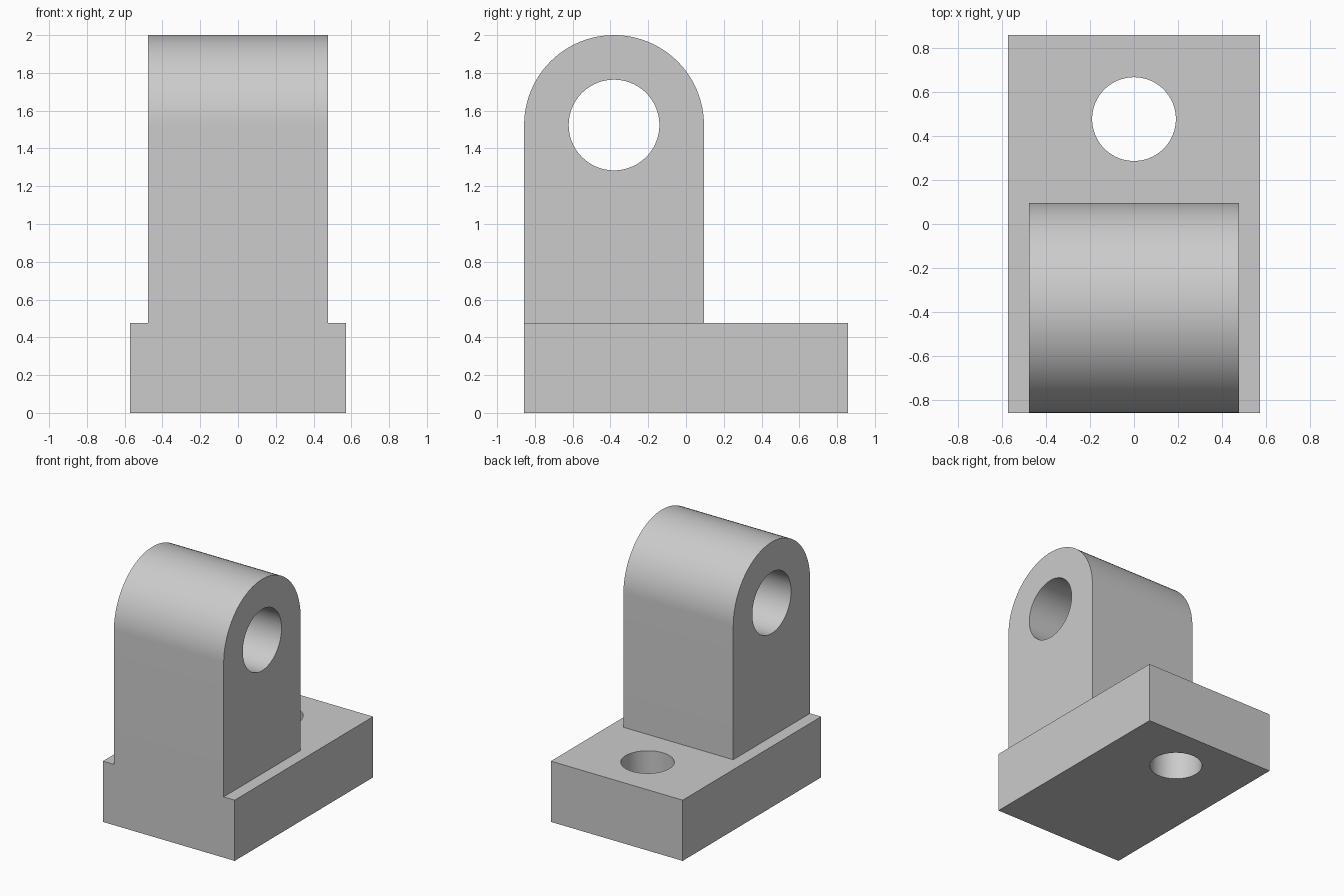
import bpy, bmesh
from math import pi, sin, cos
from mathutils import Matrix, Vector

if "Cube" in bpy.data.objects:
    bpy.data.objects.remove(bpy.data.objects["Cube"], do_unlink=True)

# Main dimensions
BASE_W, BASE_L, BASE_H = 1.143, 1.714, 0.476
LUG_R, LUG_Y, LUG_Z = 0.476, -0.381, 1.524
PIN_R, BOLT_R, BOLT_Y = 0.24, 0.19, 0.476

grey = bpy.data.materials.new("plain grey")
grey.use_nodes = True
colour = (0.6, 0.6, 0.6, 1)
grey.diffuse_color = colour
grey.node_tree.nodes["Principled BSDF"].inputs["Base Color"].default_value = colour


def make(name, bm):
    bmesh.ops.recalc_face_normals(bm, faces=bm.faces)
    mesh = bpy.data.meshes.new(name)
    bm.to_mesh(mesh)
    bm.free()
    mesh.materials.append(grey)
    ob = bpy.data.objects.new(name, mesh)
    bpy.context.collection.objects.link(ob)
    return ob


def cylinder(name, radius, depth, matrix):
    bm = bmesh.new()
    bmesh.ops.create_cone(bm, cap_ends=True, segments=96, radius1=radius,
                          radius2=radius, depth=depth, matrix=matrix)
    return make(name, bm)


def combine(target, tool, operation):
    mod = target.modifiers.new(operation.lower(), 'BOOLEAN')
    mod.operation, mod.solver, mod.object = operation, 'EXACT', tool
    bpy.ops.object.select_all(action='DESELECT')
    target.select_set(True)
    bpy.context.view_layer.objects.active = target
    bpy.ops.object.modifier_apply(modifier=mod.name)
    bpy.data.objects.remove(tool, do_unlink=True)


# Base block
bm = bmesh.new()
bmesh.ops.create_cube(bm, size=1, matrix=Matrix.Translation((0, 0, BASE_H / 2))
                      @ Matrix.Diagonal((BASE_W, BASE_L, BASE_H, 1)))
bracket = make("mounting_bracket", bm)

# Round-topped upright, extruded across the width
front = -BASE_L / 2
profile = [(front, BASE_H), (front + 2 * LUG_R, BASE_H)]
profile += [(LUG_Y + LUG_R * cos(pi * i / 48), LUG_Z + LUG_R * sin(pi * i / 48))
            for i in range(48)] + [(front, LUG_Z)]
bm = bmesh.new()
face = bm.faces.new([bm.verts.new((-LUG_R, y, z)) for y, z in profile])
side = bmesh.ops.extrude_face_region(bm, geom=[face])["geom"]
bmesh.ops.translate(bm, vec=Vector((2 * LUG_R, 0, 0)),
                    verts=[g for g in side if isinstance(g, bmesh.types.BMVert)])
combine(bracket, make("upright", bm), 'UNION')

# Pin hole through the upright and bolt hole through the base
pin = cylinder("pin_cutter", PIN_R, 2,
               Matrix.Translation((0, LUG_Y, LUG_Z)) @ Matrix.Rotation(pi / 2, 4, 'Y'))
combine(bracket, pin, 'DIFFERENCE')
bolt = cylinder("bolt_cutter", BOLT_R, 2, Matrix.Translation((0, BOLT_Y, 0)))
combine(bracket, bolt, 'DIFFERENCE')

bpy.ops.object.shade_smooth_by_angle(angle=pi / 6)
